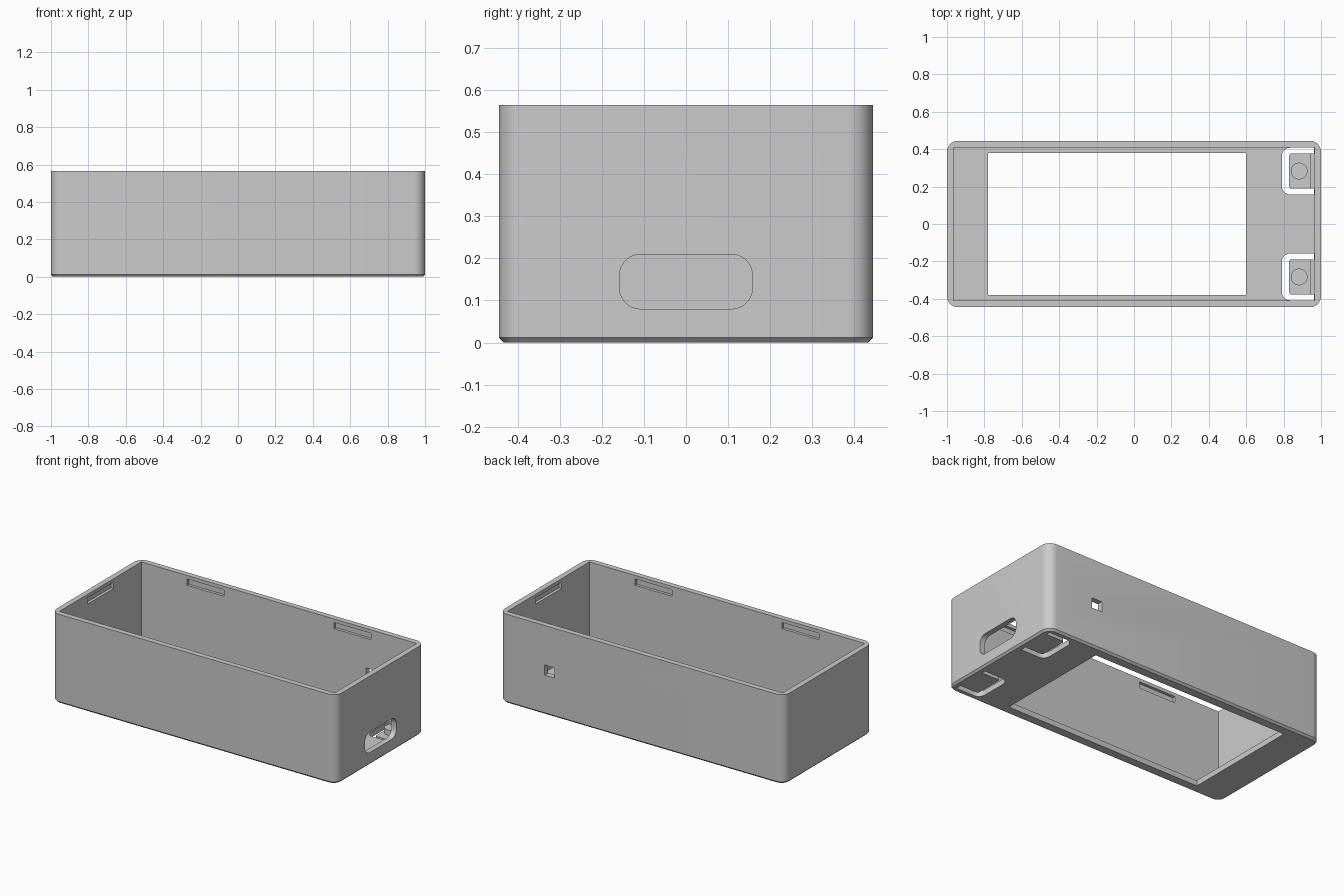
import bpy, bmesh, math
from mathutils import Matrix, Vector

if "Cube" in bpy.data.objects:
    bpy.data.objects.remove(bpy.data.objects["Cube"])

grey = bpy.data.materials.new("plain grey")
grey.diffuse_color = (0.6, 0.6, 0.6, 1)
grey.use_nodes = True
grey.node_tree.nodes["Principled BSDF"].inputs["Base Color"].default_value = grey.diffuse_color


def rounded_rect(w, h, r, steps=8):
    """Outline of a rounded rectangle, counter-clockwise, centred on 0,0."""
    if r <= 0:
        return [(w/2, h/2), (-w/2, h/2), (-w/2, -h/2), (w/2, -h/2)]
    pts = []
    for q, (sx, sy) in enumerate([(1, 1), (-1, 1), (-1, -1), (1, -1)]):
        for i in range(steps + 1):
            a = math.pi/2 * (q + i/steps)
            pts.append((sx*(w/2 - r) + r*math.cos(a), sy*(h/2 - r) + r*math.sin(a)))
    return pts


def loft(name, layers, matrix=Matrix()):
    """Closed solid through (outline, height) layers."""
    bm = bmesh.new()
    rings = [[bm.verts.new(matrix @ Vector((x, y, z))) for x, y in pts] for pts, z in layers]
    for lo, hi in zip(rings, rings[1:]):
        n = len(lo)
        for i in range(n):
            bm.faces.new((lo[i], lo[(i+1) % n], hi[(i+1) % n], hi[i]))
    bm.faces.new(rings[0][::-1])
    bm.faces.new(rings[-1])
    bmesh.ops.recalc_face_normals(bm, faces=bm.faces)
    me = bpy.data.meshes.new(name)
    bm.to_mesh(me)
    bm.free()
    me.materials.append(grey)
    ob = bpy.data.objects.new(name, me)
    bpy.context.collection.objects.link(ob)
    return ob


def box(name, x0, x1, y0, y1, z0, z1, r=0):
    pts = [(x + (x0+x1)/2, y + (y0+y1)/2) for x, y in rounded_rect(x1-x0, y1-y0, r)]
    return loft(name, [(pts, z0), (pts, z1)])


def combine(target, tool, op='DIFFERENCE'):
    bpy.context.view_layer.objects.active = target
    mod = target.modifiers.new("combine", 'BOOLEAN')
    mod.operation, mod.solver, mod.object = op, 'EXACT', tool
    bpy.ops.object.modifier_apply(modifier=mod.name)
    bpy.data.objects.remove(tool)


W, D, H = 2.0, 0.89, 0.565     # outer size
IX, IY = 0.965, 0.41           # inner half sizes
FLOOR, R, C = 0.035, 0.06, 0.012

# outer shell with a chamfered bottom edge, hollowed from above
case = loft("case", [(rounded_rect(W-2*C, D-2*C, R-C), 0), (rounded_rect(W, D, R), C),
                     (rounded_rect(W, D, R), H)])
combine(case, box("cavity", -IX, IX, -IY, IY, FLOOR, H+0.1))

# screen window in the floor
combine(case, box("window", -0.78, 0.60, -0.38, 0.38, -0.1, 0.1))

# snap recesses inside the rim
Z0, Z1, DEEP, HALF = 0.503, 0.543, 0.018, 0.13
for s in (-1, 1):
    for x in (-0.515, 0.515):
        y = sorted((s*(IY-0.02), s*(IY+DEEP)))
        combine(case, box("recess", x-HALF, x+HALF, *y, Z0, Z1))
    x = sorted((s*(IX-0.02), s*(IX+DEEP)))
    combine(case, box("recess", *x, -HALF, HALF, Z0, Z1))

# rounded port through the right end
port = rounded_rect(0.316, 0.13, 0.05)
turn = Matrix(((0, 0, 1, 0), (1, 0, 0, 0), (0, 1, 0, 0.145), (0, 0, 0, 1)))
combine(case, loft("port", [(port, 0.93), (port, 1.1)], turn))

# small square hole through the back
combine(case, box("square_hole", 0.61, 0.68, 0.38, 0.6, 0.25, 0.315))

# flexible button tabs: slot around each tab, then the tab and its pin
for s, side in ((1, "back"), (-1, "front")):
    yc = s*0.283
    slot = box("slot", 0.79, 1.05, yc-0.125, yc+0.125, -0.1, FLOOR+0.02, 0.045)
    combine(slot, box("slot_end", 0.962, 1.2, -1, 1, -1, 1))
    combine(case, slot)
    tab = box(side + "_button_tab", 0.83, 0.975, yc-0.094, yc+0.094, 0.004, 0.026, 0.012)
    pin = loft(side + "_button_pin", [
        ([(0.883 + 0.045*math.cos(i*math.pi/16), yc + 0.045*math.sin(i*math.pi/16))
          for i in range(32)], z) for z in (0.02, 0.06)])
    # thicker hinge strip against the wall
    box(side + "_tab_hinge", 0.945, 0.97, yc-0.094, yc+0.094, 0.004, FLOOR)

# smooth rounded corners, sharp edges elsewhere
for ob in bpy.context.scene.objects:
    ob.select_set(True)
bpy.context.view_layer.objects.active = case
bpy.ops.object.shade_smooth_by_angle(angle=math.radians(30))
